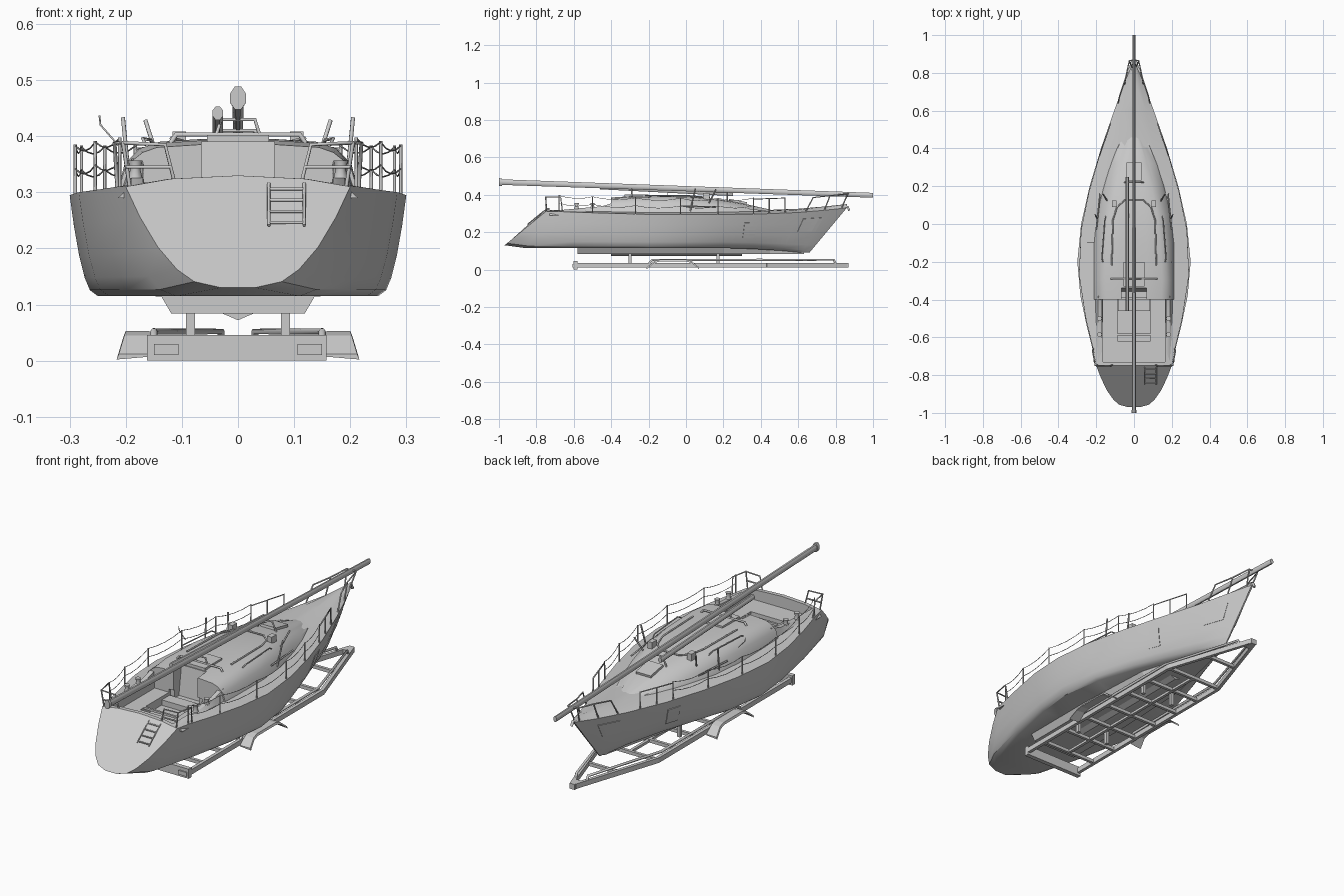
import bpy, bmesh, math
from mathutils import Vector

if "Cube" in bpy.data.objects:
    bpy.data.objects.remove(bpy.data.objects["Cube"])

GREY = bpy.data.materials.new("light grey")
GREY.use_nodes = True
COLOUR = (0.6, 0.6, 0.6, 1)
GREY.diffuse_color = COLOUR
GREY.node_tree.nodes["Principled BSDF"].inputs["Base Color"].default_value = COLOUR
SIDES = ((1, "left"), (-1, "right"))


def lerp(a, b, t):
    return a + (b - a) * t


def mesh_object(name, bm, smooth=None):
    bmesh.ops.recalc_face_normals(bm, faces=bm.faces)
    me = bpy.data.meshes.new(name)
    bm.to_mesh(me)
    bm.free()
    ob = bpy.data.objects.new(name, me)
    bpy.context.collection.objects.link(ob)
    me.materials.append(GREY)
    if smooth:
        bpy.ops.object.select_all(action="DESELECT")
        ob.select_set(True)
        bpy.context.view_layer.objects.active = ob
        bpy.ops.object.shade_smooth_by_angle(angle=math.radians(smooth))
    return ob


def loft(name, rings, closed=True, smooth=None):
    bm = bmesh.new()
    rows = [[bm.verts.new(p) for p in ring] for ring in rings]
    n = len(rows[0])
    for a, b in zip(rows, rows[1:]):
        for i in range(n if closed else n - 1):
            j = (i + 1) % n
            bm.faces.new((a[i], a[j], b[j], b[i]))
    if closed:
        bm.faces.new(rows[0])
        bm.faces.new(rows[-1])
    return mesh_object(name, bm, smooth)


def box(name, lo, hi):
    bm = bmesh.new()
    bmesh.ops.create_cube(bm, size=1)
    for v in bm.verts:
        v.co = [lerp(lo[k], hi[k], v.co[k] + 0.5) for k in range(3)]
    return mesh_object(name, bm)


def bar(name, a, b, w, h):
    a, b = Vector(a), Vector(b)
    d = (b - a).normalized()
    side = d.cross(Vector((0, 0, 1))).normalized() * w / 2
    up = side.cross(d).normalized() * h / 2
    return loft(name, [[p + side + up, p - side + up, p - side - up, p + side - up] for p in (a, b)])


def tube(name, paths, r=0.003):
    cu = bpy.data.curves.new(name, "CURVE")
    cu.dimensions = "3D"
    cu.bevel_depth = r
    cu.bevel_resolution = 1
    cu.use_fill_caps = True
    for path in paths:
        sp = cu.splines.new("POLY")
        sp.points.add(len(path) - 1)
        for p, co in zip(sp.points, path):
            p.co = (*co, 1)
    cu.materials.append(GREY)
    ob = bpy.data.objects.new(name, cu)
    bpy.context.collection.objects.link(ob)
    return ob


def cylinder(name, x, y, z0, z1, r0, r1):
    angles = [math.tau * i / 10 for i in range(10)]
    return loft(name, [[(x + r * math.cos(a), y + r * math.sin(a), z) for a in angles]
                       for r, z in ((r0, z0), (r1, lerp(z0, z1, 0.5)), (r0, z1))], smooth=40)


def cut(ob, lo, hi):
    cutter = box("cutter", lo, hi)
    cutter.hide_render = True
    mod = ob.modifiers.new("cut", "BOOLEAN")
    mod.operation, mod.solver, mod.object = "DIFFERENCE", "EXACT", cutter
    bpy.context.view_layer.objects.active = ob
    bpy.ops.object.modifier_apply(modifier=mod.name)
    bpy.data.objects.remove(cutter)


# Hull stations: deck y, bottom y, deck half width, deck z, bottom half width, bottom z
STATIONS = [(-.75, -.97, .20, .31, .03, .13), (-.68, -.86, .215, .31, .11, .115),
            (-.55, -.62, .248, .305, .18, .115), (-.38, -.38, .284, .30, .23, .115),
            (-.2, -.2, .30, .295, .25, .115), (0, 0, .28, .295, .22, .115),
            (.2, .2, .235, .295, .15, .115), (.4, .36, .175, .297, .09, .11),
            (.6, .52, .105, .305, .04, .1), (.75, .62, .05, .318, .012, .09),
            (.86, .66, .004, .33, .002, .09)]


def hull_point(v, t, s, out=0.0):
    i = min(int(v), len(STATIONS) - 2)
    yd, yb, wd, zd, wb, zb = [lerp(a, b, v - i) for a, b in zip(STATIONS[i], STATIONS[i + 1])]
    return Vector((s * (lerp(wb, wd, t ** 0.45) + out), lerp(yb, yd, t), lerp(zb, zd, t)))


def deck_edge(y, s, inset=0.004):
    for i, (a, b) in enumerate(zip(STATIONS, STATIONS[1:])):
        if a[0] <= y <= b[0]:
            return hull_point(i + (y - a[0]) / (b[0] - a[0]), 1, s, -inset)


LEVELS = (0, .06, .18, .4, .7, 1)
rings = []
for k in range(len(STATIONS)):
    w, z = STATIONS[k][2:4]
    y = STATIONS[k][0]
    deck = [(x * w, y, z + h) for x, h in ((.6, .014), (0, .02), (-.6, .014))]
    rings.append([hull_point(k, t, 1) for t in LEVELS] + deck +
                 [hull_point(k, t, -1) for t in reversed(LEVELS)])
hull = loft("hull", rings, smooth=35)

# Cabin trunk: y, base half width, roof half width, roof z
CABIN = [(-.40, .217, .17, .385), (-.3, .217, .175, .392), (-.1, .215, .165, .395),
         (.05, .2, .145, .39), (.2, .165, .11, .372), (.32, .13, .08, .35), (.46, .08, .035, .318)]
rings = []
for y, wb, wt, zt in CABIN:
    half = [(wb, .29), (lerp(wb, wt, .35), lerp(.3, zt, .55)), (wt, zt - .014), (wt * .85, zt - .005), (wt * .4, zt)]
    rings.append([(x, y, z) for x, z in half] + [(-x, y, z) for x, z in reversed(half)])
cabin = loft("cabin_trunk", rings, smooth=50)

# Cockpit, foot well and companionway recess
cut(hull, (-.165, -.73, .275), (.165, -.40, .5))
cut(hull, (-.088, -.62, .235), (.088, -.39, .5))
for ob in (hull, cabin):
    cut(ob, (-.065, -.45, .25), (.065, -.33, .5))
bar("companionway_door", (0, -.355, .25), (0, -.335, .39), .13, .006)
box("companionway_hatch", (-.055, -.33, .388), (.055, -.2, .402))
box("cockpit_step", (-.085, -.46, .236), (.085, -.40, .262))
box("cockpit_bridge", (-.088, -.59, .265), (.088, -.58, .275))

# Lower hull cap and keel stub
loft("keel_bottom", [[(w, y, .12), (w * .85, y, .084), (-w * .85, y, .084), (-w, y, .12)]
                     for y, w in ((-.58, .14), (-.2, .14), (.2, .12), (.45, .055), (.63, .006))])
loft("keel_stub", [[(.03, y, .085), (0, y, .072), (-.03, y, .085)] for y in (-.4, .3)])

for s, side in SIDES:
    # Coamings with winches
    loft(side + "_coaming", [[(s * .167, y, .29), (s * .169, y, z), (s * .19, y, z), (s * .214, y, .29)]
                             for y, z in ((-.73, .312), (-.6, .325), (-.45, .338), (-.38, .36))], smooth=50)
    for y in (-.5, -.585):
        cylinder(side + "_winch", s * .183, y, .325, .357, .013, .009)

    # Thin plates on the hull sides
    for name, v0, v1, t0, t1 in (("mid_plate", 6.6, 6.95, .32, .75), ("bow_plate", 8.3, 9.1, .5, .82)):
        plate = loft(side + "_" + name, [[hull_point(lerp(v0, v1, i / 4), lerp(t0, t1, j / 4), s, .003)
                                          for j in range(5)] for i in range(5)], closed=False)
        plate.modifiers.new("thickness", "SOLIDIFY").thickness = 0.004

    # Stanchions and sagging lifelines
    posts = [deck_edge(y, s) for y in (-.68, -.5, -.27, -.03, .17, .36)]
    tube(side + "_stanchions", [[p, p + Vector((0, 0, .088))] for p in posts])
    for h in (.086, .045):
        line = []
        for a, b in zip(posts, posts[1:]):
            line += [a.lerp(b, i / 4) + Vector((0, 0, h - .05 * (i / 4) * (1 - i / 4))) for i in range(4)]
        tube(side + "_lifeline", [line + [posts[-1] + Vector((0, 0, h))]], .0014)

    # Gate rail on the foredeck
    a, b = deck_edge(.36, s), deck_edge(.53, s)
    up = Vector((0, 0, .08))
    tube(side + "_gate_rail", [[a, a + up, b + up, b], [a.lerp(b, .5), a.lerp(b, .5) + up]], .0035)

    # Stern rail
    tube(side + "_stern_rail", [
        [(s * .11, -.745, .305), (s * .13, -.75, .385), (s * .205, -.75, .388), (s * .22, -.67, .388), (s * .215, -.66, .305)],
        [(s * .19, -.745, .29), (s * .205, -.75, .388)], [(s * .12, -.75, .345), (s * .2, -.75, .345)]], .0035)

    # Bow rail
    tube(side + "_bow_rail", [
        [(s * .085, .64, .31), (s * .075, .68, .385), (s * .045, .77, .395), (s * .025, .865, .405), (0, .868, .405)],
        [(s * .05, .74, .318), (s * .045, .77, .395)], [(s * .012, .83, .325), (s * .025, .865, .405)]], .0035)

    # Folded rigging beside the cabin
    tube(side + "_rigging", [[(s * .192, .02, .30), (s * .205, .05, .433)], [(s * .14, .12, .35), (s * .165, .16, .428)],
                             [(s * .2, -.03, .34), (s * .18, .16, .335)]], .004)
    tube(side + "_grab_rail", [[(s * .165, -.2, .385), (s * .17, -.18, .396), (s * .155, .02, .393), (s * .15, .04, .38)]])
    box(side + "_deck_block", (s * .105 - .012, .09, .375), (s * .105 + .012, .125, .408))

    # Trailer side: lower rail, upper rail, posts and fender
    lower = [(s * .15, -.59, .024), (s * .15, .43, .024), (s * .008, .86, .024)]
    for p, q in zip(lower, lower[1:]):
        bar(side + "_trailer_rail", p, q, .016, .024)
    upper = [(s * .15, -.2, .03), (s * .15, -.18, .052), (s * .148, .4, .052), (s * .03, .79, .052), (s * .03, .8, .03)]
    tube(side + "_trailer_upper_rail", [upper], .0065)
    for y in (-.3, .17):
        box(side + "_hull_support", (s * .085 - .008, y - .008, .02), (s * .085 + .008, y + .008, .1))
    arch = ((-.21, .012), (-.17, .045), (-.14, .053), (0, .053), (.03, .045), (.07, .012))
    loft(side + "_fender", [[(s * .158, y, z), (s * (.216 - z * .3), y, z), (s * (.22 - z * .3), y, z - .01),
                             (s * .158, y, z - .005)] for y, z in arch])
    box(side + "_tail_lamp", (s * .128 - .022, -.608, .01), (s * .128 + .022, -.6, .03))

# Trailer cross members, rear beam and coupler
for i in range(7):
    bar("trailer_cross_bar", (-.15, -.47 + i * .15, .022), (.15, -.47 + i * .15, .022), .014, .016)
bar("trailer_front_bar", (-.085, .63, .022), (.085, .63, .022), .014, .016)
bar("trailer_spine", (0, -.47, .022), (0, .43, .022), .014, .012)
box("trailer_rear_beam", (-.162, -.602, 0), (.158, -.58, .046))
box("trailer_coupler", (-.014, .82, .01), (.014, .87, .036))

# Mast and boom stowed lengthwise
angles = [math.tau * (i + .5) / 8 for i in range(8)]
loft("mast", [[(rx * math.cos(a), y, lerp(.434, .397, (y + 1) / 2) + .034 * (1 - y) / 2 + rz * math.sin(a)) for a in angles]
              for y, rx, rz in ((-1, .015, .022), (-.985, .015, .022), (-.984, .011, .016), (1, .009, .014))], smooth=50)
loft("boom", [[(-.036 + .01 * math.cos(a), y, z + .013 * math.sin(a)) for a in angles]
              for y, z in ((-.46, .441), (.25, .405))], smooth=50)
for y, z in ((-.29, .43), (.22, .41)):
    tube("mast_crutch", [[(-.05, y, .365), (-.03, y, z), (.03, y, z), (.05, y, .365)]], .004)

# Cabin roof fittings
tube("roof_track", [[(-.118, -.22, .396), (-.112, .02, .394), (-.09, .09, .388), (-.05, .125, .386), (.05, .125, .386),
                     (.09, .09, .388), (.112, .02, .394), (.118, -.22, .396)]], .004)
tube("traveller", [[(-.12, -.29, .388), (-.11, -.29, .403), (.11, -.29, .403), (.12, -.29, .388)]], .005)
bar("fore_hatch", (0, .23, .371), (0, .325, .353), .08, .014)
tube("aerial", [[(-.21, -.1, .38), (-.245, -.1, .42), (-.247, -.1, .437)]], .0018)
tube("bow_roller", [[(0, .8, .33), (0, .865, .335), (0, .873, .315)]], .007)


# Boarding ladder on the transom
def transom(x, z):
    return (x, -.757 - (.31 - z) * 1.22, z + .006)


tube("boarding_ladder", [[transom(x, .31), transom(x, .235)] for x in (.055, .118)] +
     [[transom(.055, z), transom(.118, z)] for z in (.3, .28, .26, .24)], .003)
box("transom_fitting", (-.008, -.765, .298), (.008, -.745, .308))
